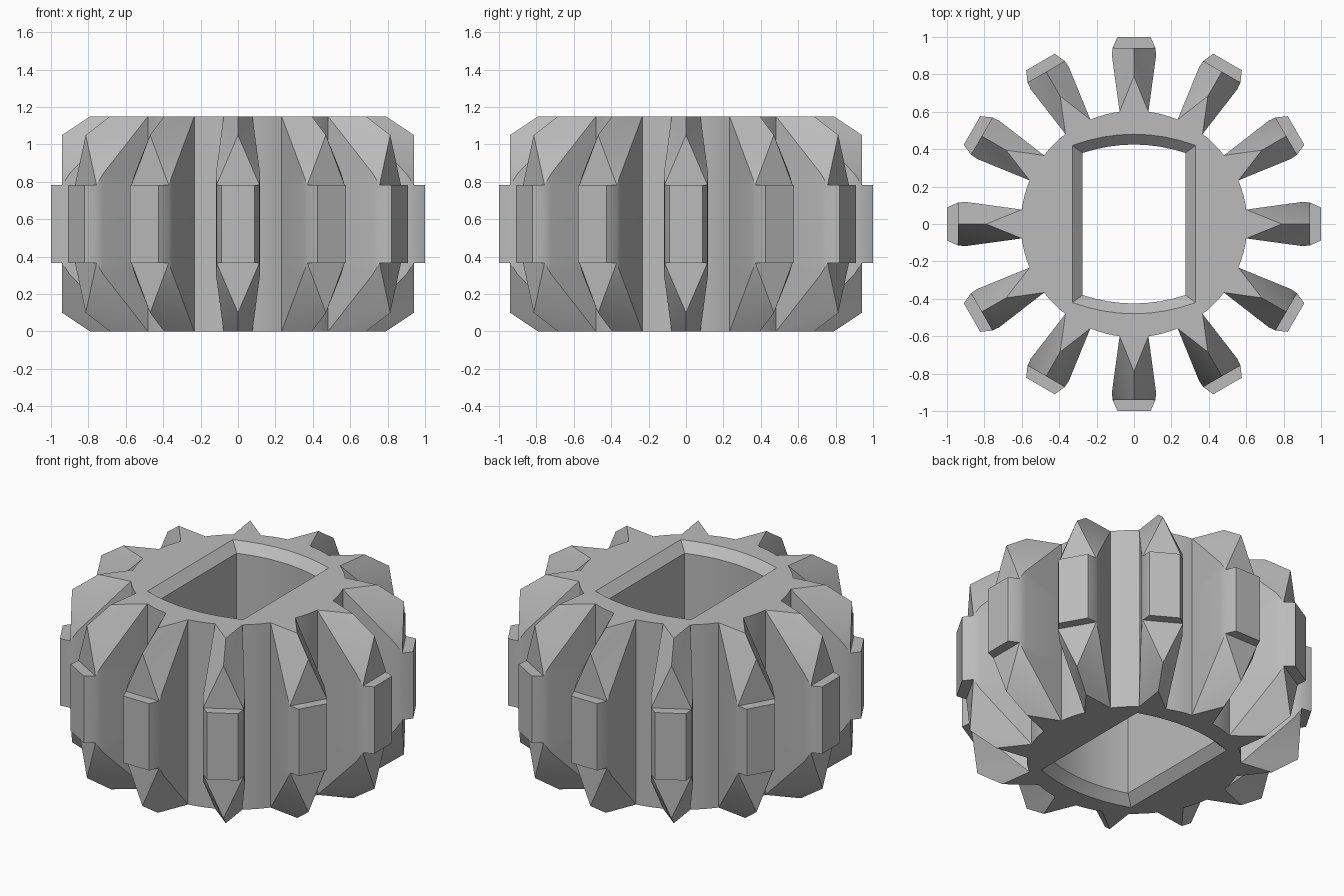
import bpy, bmesh, math
from mathutils import Matrix, Vector

cube = bpy.data.objects.get("Cube")
if cube:
    bpy.data.objects.remove(cube, do_unlink=True)

TEETH = 12
H = 0.575            # half height of the wheel
STEP = 0.208         # half height of the proud tooth pad
ROOT_X, ROOT_Y = 0.077, 0.6

grey = bpy.data.materials.new("plain grey")
grey.use_nodes = True
colour = (0.5, 0.5, 0.5, 1)
grey.diffuse_color = colour
grey.node_tree.nodes["Principled BSDF"].inputs["Base Color"].default_value = colour

bm = bmesh.new()


def face(points):
    return bm.faces.new([bm.verts.new(p) for p in points])


def quarter_tooth():
    """One quarter of a tooth: positive x, upper half, pointing along +y."""
    root, flank, cheek, tip = (ROOT_X, ROOT_Y), (0.118, 0.9), (0.115, 0.94), (0.088, 1.0)

    def at(p, z):
        return (p[0], p[1], z)

    mid_tip, mid_cheek = (0, 1.0), (0, 0.94)
    peak, ridge = (0, 0.94, 0.475), (0, 0.79, H)
    root_top, flank_top = at(root, H), at(flank, 0.27)
    cheek_top = at(cheek, STEP)
    faces = []
    # upright band of the flank and pad
    for a, b in ((root, flank), (flank, cheek), (cheek, tip), (tip, mid_tip)):
        faces.append([at(a, 0), at(b, 0), at(b, STEP), at(a, STEP)])
    # flank above the pad, ledge and pointed front
    faces.append([at(root, STEP), at(flank, STEP), flank_top, root_top])
    faces.append([at(flank, STEP), cheek_top, flank_top])
    faces.append([at(mid_cheek, STEP), at(mid_tip, STEP), at(tip, STEP), cheek_top])
    faces.append([at(mid_cheek, STEP), cheek_top, peak])
    # sloping facets running up to the ridge, then the flat top
    faces.append([peak, ridge, root_top])
    faces.append([peak, root_top, flank_top])
    faces.append([peak, flank_top, cheek_top])
    faces.append([(0, ROOT_Y, H), ridge, root_top])
    return faces


def build_teeth():
    for i in range(TEETH):
        turn = Matrix.Rotation(math.tau * i / TEETH, 3, 'Z')
        for sx in (1, -1):
            for sz in (1, -1):
                for pts in quarter_tooth():
                    face([turn @ Vector((x * sx, y, z * sz)) for x, y, z in pts])


def hub_outline():
    """Loop of (point, is_wall) where is_wall marks the gaps between teeth."""
    r = math.hypot(ROOT_X, ROOT_Y)
    half = math.atan2(ROOT_X, ROOT_Y)
    gap = math.tau / TEETH - 2 * half
    loop = []
    for i in range(TEETH):
        c = math.pi / 2 + math.tau * i / TEETH
        loop.append(((r * math.cos(c - half), r * math.sin(c - half)), False))
        loop.append(((ROOT_Y * math.cos(c), ROOT_Y * math.sin(c)), False))
        for k in range(4):
            a = c + half + gap * k / 4
            loop.append(((r * math.cos(a), r * math.sin(a)), True))
    return loop


def bore_outline(hw, corner, middle, n=8):
    """Rectangle with bowed ends."""
    end = []
    for k in range(n + 1):
        t = 1 - 2 * k / n
        end.append((hw * t, middle - (middle - corner) * t * t))
    return end + [(-x, -y) for x, y in end]


def pairs(seq):
    return zip(seq, seq[1:] + seq[:1])


def build_hub():
    outer = hub_outline()
    # walls between the teeth, split where the tooth bands meet them
    levels = (-H, -STEP, 0, STEP, H)
    for (p, wall), (q, _) in pairs(outer):
        if wall:
            for lo, hi in zip(levels, levels[1:]):
                face([(*p, lo), (*q, lo), (*q, hi), (*p, hi)])
    # bore with a bevelled mouth at each end
    mouth = bore_outline(0.33, 0.42, 0.48)
    bore = bore_outline(0.275, 0.38, 0.425)
    rings = [(mouth, -H), (bore, 0.055 - H), (bore, H - 0.055), (mouth, H)]
    for (ra, za), (rb, zb) in zip(rings, rings[1:]):
        for (a, b), (c, d) in zip(pairs(ra), pairs(rb)):
            face([(*a, za), (*c, zb), (*d, zb), (*b, za)])
    # flat end caps around the bore
    for z in (-H, H):
        edges = []
        for loop in ([p for p, _ in outer], mouth):
            verts = [bm.verts.new((*p, z)) for p in loop]
            edges += [bm.edges.new(e) for e in pairs(verts)]
        bmesh.ops.triangle_fill(bm, edges=edges, use_beauty=True, normal=(0, 0, 1))


build_teeth()
build_hub()
bmesh.ops.remove_doubles(bm, verts=bm.verts, dist=0.0005)
bmesh.ops.recalc_face_normals(bm, faces=bm.faces)
bmesh.ops.translate(bm, verts=bm.verts, vec=(0, 0, H))

mesh = bpy.data.meshes.new("toothed_wheel")
bm.to_mesh(mesh)
bm.free()
mesh.materials.append(grey)
wheel = bpy.data.objects.new("toothed_wheel", mesh)
bpy.context.collection.objects.link(wheel)

bpy.ops.object.select_all(action='DESELECT')
wheel.select_set(True)
bpy.context.view_layer.objects.active = wheel
bpy.ops.object.shade_smooth_by_angle(angle=math.radians(25))
